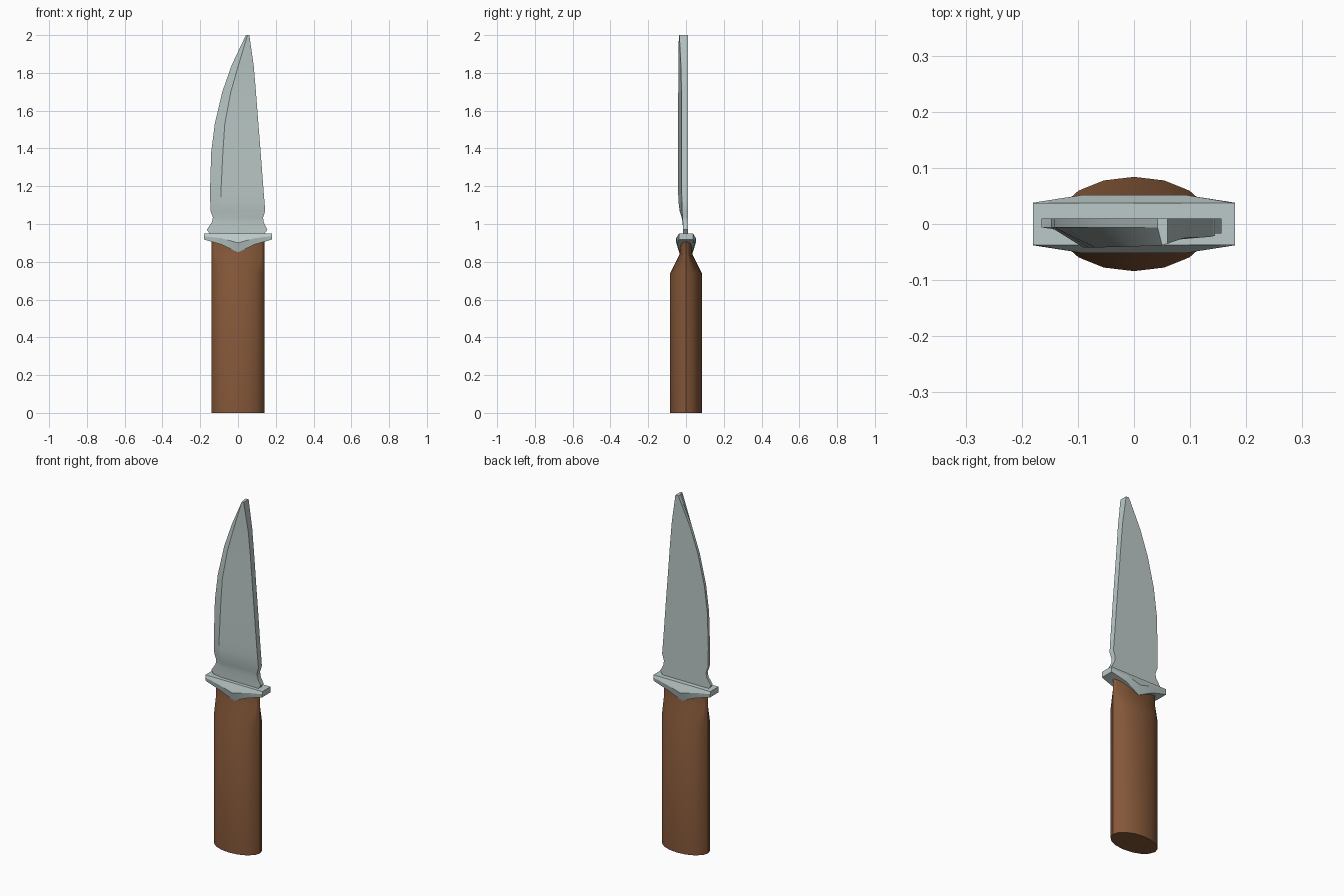
import bpy, bmesh, math

if "Cube" in bpy.data.objects:
    bpy.data.objects.remove(bpy.data.objects["Cube"])


def material(name, rgb):
    m = bpy.data.materials.new(name)
    m.diffuse_color = (*rgb, 1)
    m.use_nodes = True
    m.node_tree.nodes["Principled BSDF"].inputs["Base Color"].default_value = m.diffuse_color
    return m


steel = material("pale steel", (0.50, 0.59, 0.58))
wood = material("brown wood", (0.23, 0.095, 0.04))


def loft(name, rings, mat, angle):
    """Skin a list of equal-length closed rings and cap both ends."""
    bm = bmesh.new()
    vs = [[bm.verts.new(p) for p in r] for r in rings]
    n = len(rings[0])
    for a, b in zip(vs, vs[1:]):
        for i in range(n):
            j = (i + 1) % n
            bm.faces.new((a[i], a[j], b[j], b[i]))
    bm.faces.new(vs[0])
    bm.faces.new(vs[-1])
    bmesh.ops.recalc_face_normals(bm, faces=bm.faces)
    me = bpy.data.meshes.new(name)
    bm.to_mesh(me)
    bm.free()
    ob = bpy.data.objects.new(name, me)
    bpy.context.collection.objects.link(ob)
    me.materials.append(mat)
    bpy.ops.object.select_all(action='DESELECT')
    ob.select_set(True)
    bpy.context.view_layer.objects.active = ob
    bpy.ops.object.shade_smooth_by_angle(angle=math.radians(angle))
    return ob


# Handle: oval column that pinches in depth below the guard
def oval(rx, ry, z, n=16):
    return [(rx * math.cos(math.tau * i / n), ry * math.sin(math.tau * i / n), z)
            for i in range(n)]


loft("handle", [oval(0.14, ry, z) for ry, z in
                ((0.084, 0), (0.084, 0.74), (0.034, 0.84), (0.034, 0.92))], wood, 30)

# Guard: bar with a bulging pointed underside; x, mid y, mid z, low y, low z
half = [(0.18, 0.038, 0.935, 0.038, 0.918),
        (0.09, 0.052, 0.925, 0.045, 0.892),
        (0.0, 0.052, 0.90, 0.036, 0.85)]
stations = [(-s[0], *s[1:]) for s in half] + half[-2::-1]
loft("guard", [[(x, -0.037, 0.95), (x, -my, mz), (x, -ly, lz),
                (x, ly, lz), (x, my, mz), (x, 0.037, 0.95)]
               for x, my, mz, ly, lz in stations], steel, 15)

# Blade: z, cutting edge x, bevel ridge x and y, spine x and y; flat back
BACK = 0.01
sections = [
    (0.945, -0.148, -0.09, -0.016, 0.138, -0.017),
    (0.97, -0.165, -0.09, -0.016, 0.156, -0.017),
    (1.01, -0.138, -0.09, -0.018, 0.135, -0.017),
    (1.035, -0.133, -0.09, -0.023, 0.133, -0.018),
    (1.07, -0.146, -0.09, -0.034, 0.144, -0.021),
    (1.12, -0.147, -0.09, -0.040, 0.140, -0.022),
    (1.18, -0.148, -0.09, -0.042, 0.135, -0.023),
    (1.38, -0.142, -0.08, -0.042, 0.120, -0.024),
    (1.53, -0.123, -0.07, -0.042, 0.108, -0.024),
    (1.70, -0.083, -0.038, -0.041, 0.095, -0.024),
    (1.84, -0.034, 0.002, -0.040, 0.083, -0.027),
    (2.00, 0.042, 0.050, -0.038, 0.060, -0.035),
]
loft("blade", [[(ex, BACK, z), (ex, -0.006, z), (rx, ry, z),
                (sx, sy, z), (sx, BACK, z)]
               for z, ex, rx, ry, sx, sy in sections], steel, 25)
